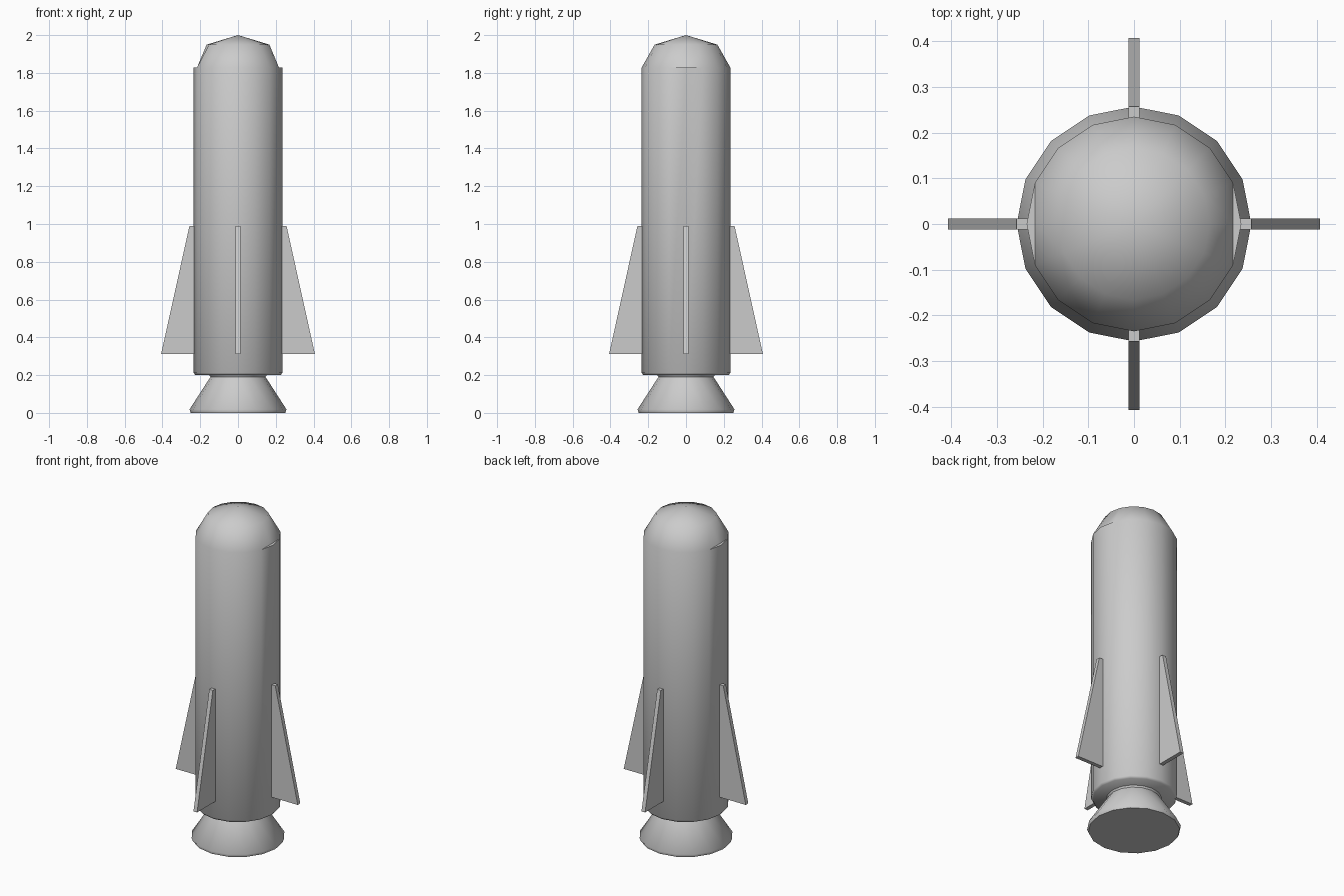
import bpy, bmesh
from math import pi, cos, sin, radians
from mathutils import Matrix

if "Cube" in bpy.data.objects:
    bpy.data.objects.remove(bpy.data.objects["Cube"])

SIDES = 16


def finish(name, bm, smooth_angle=None):
    bmesh.ops.recalc_face_normals(bm, faces=bm.faces)
    mesh = bpy.data.meshes.new(name)
    bm.to_mesh(mesh)
    bm.free()
    obj = bpy.data.objects.new(name, mesh)
    bpy.context.collection.objects.link(obj)
    if smooth_angle:
        bpy.ops.object.select_all(action='DESELECT')
        obj.select_set(True)
        bpy.context.view_layer.objects.active = obj
        bpy.ops.object.shade_smooth_by_angle(angle=radians(smooth_angle))
    return obj


def lathe(profile):
    """Revolve (radius, z) points around z; returns the bmesh and its rings."""
    bm = bmesh.new()
    rings = [[bm.verts.new((r * cos(2 * pi * i / SIDES), r * sin(2 * pi * i / SIDES), z))
              for i in range(SIDES)] for r, z in profile]
    for a, b in zip(rings, rings[1:]):
        for i in range(SIDES):
            j = (i + 1) % SIDES
            bm.faces.new((a[i], a[j], b[j], b[i]))
    return bm, rings


# Body with domed nose; the doubled ring is the seam between them
R, SEAM, DOME = 0.235, 1.828, 0.172
bm, rings = lathe([(0, 0.2), (0.226, 0.2), (R, 0.212), (R, SEAM), (R, SEAM),
                   (R * cos(pi / 4), SEAM + DOME * sin(pi / 4)), (0, 2.0)])
# Small flat ledges where the nose is cut back on the left and right
for i in (0, SIDES // 2):
    rings[4][i].co.x *= cos(2 * pi / SIDES)
bmesh.ops.remove_doubles(bm, verts=bm.verts, dist=0.0005)
finish("body", bm, 60)

# Engine nozzle, closed at the bottom
bm, rings = lathe([(0, 0.205), (0.155, 0.205), (0.146, 0.19),
                   (0.257, 0.018), (0.25, 0), (0, 0)])
bmesh.ops.remove_doubles(bm, verts=bm.verts, dist=0.0005)
finish("engine_nozzle", bm, 60)

# Four swept fins
FIN = [(0.21, 0.312), (0.407, 0.312), (0.257, 0.99), (0.21, 0.99)]
HALF = 0.012
for k, side in enumerate(("right", "back", "left", "front")):
    bm = bmesh.new()
    face = bm.faces.new([bm.verts.new((x, -HALF, z)) for x, z in FIN])
    new = bmesh.ops.extrude_face_region(bm, geom=[face])["geom"]
    bmesh.ops.translate(bm, vec=(0, 2 * HALF, 0),
                        verts=[g for g in new if isinstance(g, bmesh.types.BMVert)])
    if face.is_valid and len(bm.faces) == 5:
        bm.faces.new([v for v in bm.verts if v.co.y < 0])
    bm.transform(Matrix.Rotation(k * pi / 2, 4, 'Z'))
    finish(side + "_fin", bm)
